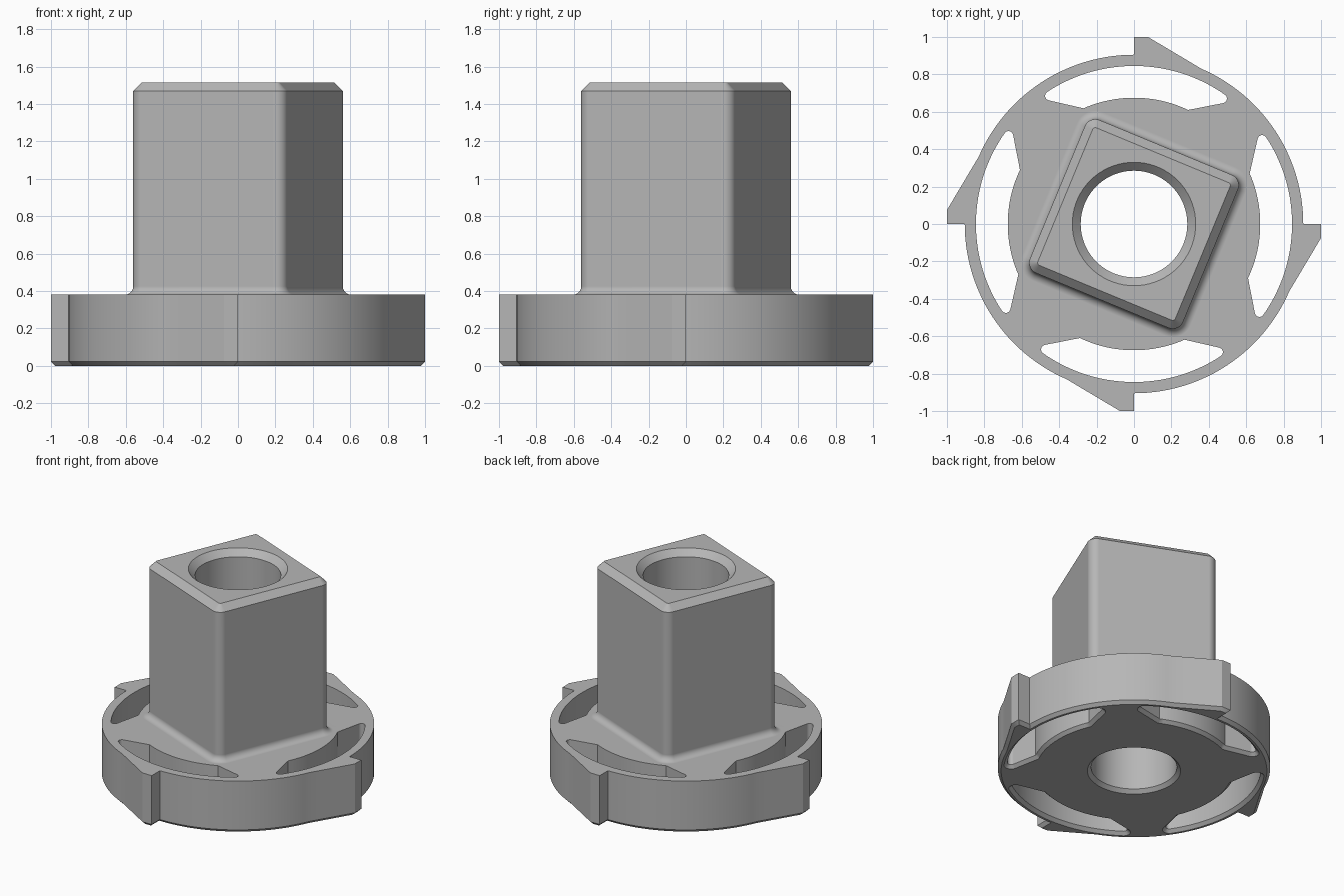
import bpy
import bmesh
from math import sin, cos, pi, radians
from mathutils import Vector, Matrix

cube = bpy.data.objects.get("Cube")
if cube:
    bpy.data.objects.remove(cube, do_unlink=True)

grey = bpy.data.materials.new("plain grey")
grey.use_nodes = True
grey.diffuse_color = (0.47, 0.47, 0.47, 1)
grey.node_tree.nodes["Principled BSDF"].inputs["Base Color"].default_value = (0.47, 0.47, 0.47, 1)

BASE_TOP, TOP, CHAMFER = 0.38, 1.515, 0.022


def arc(radius, start, end, steps, centre=(0, 0)):
    """Points on an arc, angles in degrees."""
    angles = [radians(start + (end - start) * i / steps) for i in range(steps + 1)]
    return [Vector((centre[0] + radius * cos(a), centre[1] + radius * sin(a))) for a in angles]


def turn(points, degrees):
    rotation = Matrix.Rotation(radians(degrees), 2)
    return [rotation @ p for p in points]


def offset(points, distance):
    """Grow a counter-clockwise outline with mitred corners."""
    result = []
    for i, p in enumerate(points):
        before = (p - points[i - 1]).normalized()
        after = (points[(i + 1) % len(points)] - p).normalized()
        n1, n2 = Vector((before.y, -before.x)), Vector((after.y, -after.x))
        result.append(p + (n1 + n2) * (distance / (1 + n1.dot(n2))))
    return result


def loft(name, layers):
    """Solid through matching outlines, given as (outline, height) pairs."""
    bm = bmesh.new()
    rings = [[bm.verts.new((p.x, p.y, z)) for p in outline] for outline, z in layers]
    bm.faces.new(rings[0][::-1])
    bm.faces.new(rings[-1])
    for low, high in zip(rings, rings[1:]):
        for i in range(len(low)):
            j = (i + 1) % len(low)
            bm.faces.new((low[i], low[j], high[j], high[i]))
    mesh = bpy.data.meshes.new(name)
    bm.to_mesh(mesh)
    bm.free()
    mesh.materials.append(grey)
    obj = bpy.data.objects.new(name, mesh)
    bpy.context.collection.objects.link(obj)
    return obj


def combine(target, tool, operation):
    """Apply a boolean and discard the tool."""
    bpy.context.view_layer.objects.active = target
    mod = target.modifiers.new(operation.lower(), 'BOOLEAN')
    mod.operation, mod.object, mod.solver = operation, tool, 'EXACT'
    bpy.ops.object.modifier_apply(modifier=mod.name)
    bpy.data.objects.remove(tool, do_unlink=True)


# Round flange with four ratchet teeth and a chamfered lower edge
tooth = [Vector(p) for p in ((0, 0.905), (0, 1), (0.075, 1), (0.3, 0.866))]
quarter = tooth + arc(0.905, 66.6, 0, 28)[:-1]
outline = [p for k in range(4) for p in turn(quarter, -90 * k)][::-1]
body = loft("flanged_square_post", [(offset(outline, -CHAMFER), 0), (outline, CHAMFER),
                                    (outline, BASE_TOP)])


# Square post: filleted foot, rounded corners, chamfered top
def rounded_square(radius):
    points = []
    for k in range(4):
        points += turn(arc(radius, 0, 90, 10, (0.383, 0.383)), 90 * k - 22.5)
    return points


RADIUS, FILLET = 0.06, 0.045
layers = [(rounded_square(RADIUS + FILLET), 0.2)]
for i in range(9):
    a = pi / 2 * i / 8
    layers.append((rounded_square(RADIUS + FILLET * (1 - sin(a))),
                   BASE_TOP + FILLET * (1 - cos(a))))
layers += [(rounded_square(RADIUS), TOP - 0.045), (rounded_square(RADIUS - 0.045), TOP)]
combine(body, loft("post", layers), 'UNION')

# Four curved slots with flared lower edges
tip = Vector((cos(radians(55.8)), sin(radians(55.8)))) * 0.82
right_side = arc(0.675, 90, 65.5, 10)[1:] + arc(0.025, -79, 55.8, 10, tip)
right_side += arc(0.845, 55.8, 90, 16)[1:]
left_side = [Vector((-p.x, p.y)) for p in right_side[-2::-1]]
slot = right_side + left_side + [Vector((0, 0.675))]
for k in range(4):
    shape = turn(slot, 90 * k - 0.9)
    cutter = loft("slot_cutter", [(offset(shape, CHAMFER + 0.01), -0.01), (shape, CHAMFER),
                                  (shape, BASE_TOP + 0.1)])
    combine(body, cutter, 'DIFFERENCE')

# Through bore, chamfered at both ends
bore = [(0.335, -0.025), (0.285, 0.025), (0.285, TOP - 0.045), (0.35, TOP + 0.02)]
combine(body, loft("bore_cutter", [(arc(r, 0, 360, 72)[:-1], z) for r, z in bore]), 'DIFFERENCE')

# Smooth curved walls, crisp edges
bpy.ops.object.select_all(action='DESELECT')
body.select_set(True)
bpy.context.view_layer.objects.active = body
bpy.ops.object.shade_smooth_by_angle(angle=radians(25))
weighted = body.modifiers.new("weighted normals", 'WEIGHTED_NORMAL')
weighted.keep_sharp = True
